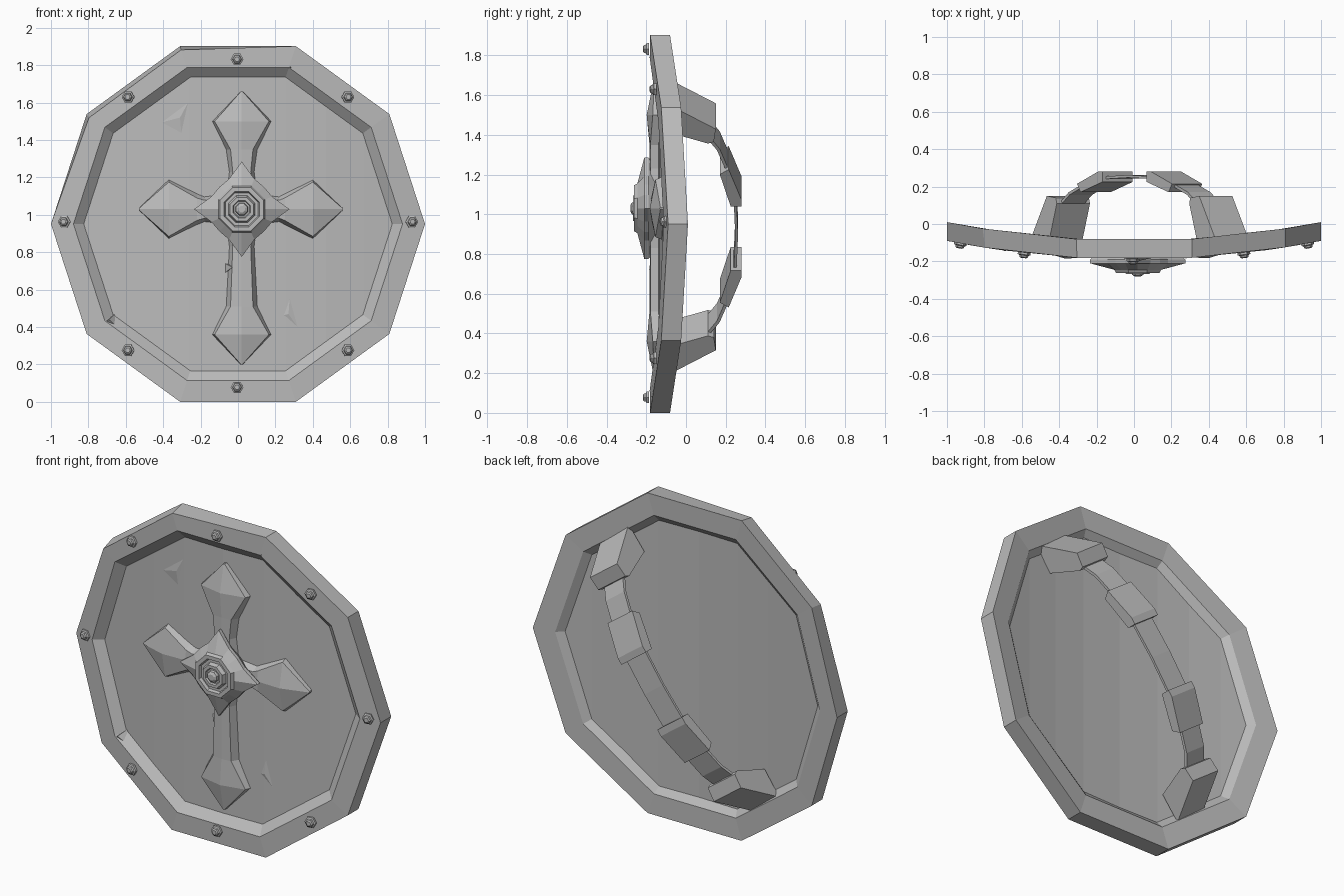
import bpy, bmesh, math
from mathutils import Vector, Matrix

if "Cube" in bpy.data.objects:
    bpy.data.objects.remove(bpy.data.objects["Cube"], do_unlink=True)

metal = bpy.data.materials.new("plain_grey")
metal.use_nodes = True
GREY = (0.5, 0.5, 0.5, 1)
metal.diffuse_color = GREY
metal.node_tree.nodes["Principled BSDF"].inputs["Base Color"].default_value = GREY
metal.node_tree.nodes["Principled BSDF"].inputs["Roughness"].default_value = 0.7

MID = 0.951          # height of the shield centre
CX, CZ = 0.02, 1.03  # centre of the cross
BACK, FRONT, PANEL = -0.09, -0.19, -0.14


def bend(x):
    """Backward sweep of the shield towards its sides."""
    return 0.1 * x * x


def finish(bm, name):
    bmesh.ops.recalc_face_normals(bm, faces=bm.faces)
    mesh = bpy.data.meshes.new(name)
    bm.to_mesh(mesh)
    bm.free()
    mesh.materials.append(metal)
    obj = bpy.data.objects.new(name, mesh)
    bpy.context.collection.objects.link(obj)
    return obj


def loft(rings, bm=None, closed=False):
    """Skin a row of equal rings; cap the ends unless it closes on itself."""
    bm = bm or bmesh.new()
    rows = [[bm.verts.new(p) for p in ring] for ring in rings]
    n = len(rows[0])
    pairs = list(zip(rows, rows[1:]))
    if closed:
        pairs.append((rows[-1], rows[0]))
    for a, b in pairs:
        for i in range(n):
            j = (i + 1) % n
            bm.faces.new((a[i], a[j], b[j], b[i]))
    if not closed:
        bm.faces.new(rows[0])
        bm.faces.new(rows[-1])
    return bm


# Shield body: ten-sided rim with a sunken panel on both sides
def decagon(r, y, worn=()):
    ring = []
    for i in range(10):
        a = math.radians(36 * i)
        k = r * (0.975 if i in worn else 1)
        ring.append((k * math.cos(a), y, MID + k * math.sin(a)))
    return ring


body = loft([
    decagon(0.83, -0.12), decagon(0.87, BACK), decagon(1.0, BACK),
    decagon(1.0, FRONT), decagon(0.88, FRONT), decagon(0.825, PANEL),
])
for x in (-0.67, -0.47, -0.26, 0, 0.26, 0.47, 0.67):
    caps = [f for f in body.faces
            if all(abs(v.co.y - PANEL) < 0.03 and
                   math.hypot(v.co.x, v.co.z - MID) < 0.85 for v in f.verts)]
    geom = caps + list({e for f in caps for e in f.edges}) + list({v for f in caps for v in f.verts})
    bmesh.ops.bisect_plane(body, geom=geom, plane_co=(x, 0, 0), plane_no=(1, 0, 0), dist=0.002)
for v in body.verts:
    # worn outer edge at the upper right of the wearer
    if v.co.y == min(v.co.y, FRONT + 0.001) and v.co.x < -0.2 and v.co.z > 1.4 \
            and math.hypot(v.co.x, v.co.z - MID) > 0.95:
        v.co.x *= 0.985
        v.co.z -= 0.02
    v.co.y += bend(v.co.x)
finish(body, "shield_body")


# Cross arms: flat stem opening into a faceted spear head
def cross_arm(name, angle, reach):
    ca, sa = math.cos(angle), math.sin(angle)

    def place(d, s, h):
        x, z = CX + d * ca - s * sa, CZ + d * sa + s * ca
        return (x, PANEL + bend(x) - h, z)

    # distance, half width, shoulder width, shoulder height, ridge height
    stations = [
        (0.06, 0.085, 0.06, 0.04, 0.042),
        (0.20, 0.068, 0.048, 0.04, 0.042),
        (reach - 0.31, 0.085, 0.06, 0.04, 0.044),
        (reach - 0.16, 0.158, 0.145, 0.03, 0.058),
        (reach, 0.006, 0.004, 0.02, 0.025),
    ]
    rings = [[place(d, -w, -0.005), place(d, -s, hs), place(d, 0, h),
              place(d, s, hs), place(d, w, -0.005)] for d, w, s, hs, h in stations]
    finish(loft(rings), name)


for name, turns, reach in (("cross_left_arm", 0, 0.54), ("cross_top_arm", 1, 0.63),
                           ("cross_right_arm", 2, 0.55), ("cross_bottom_arm", 3, 0.83)):
    cross_arm(name, turns * math.pi / 2, reach)


# Centre boss: four-pointed star carrying stepped octagonal rings
def boss_ring(r, y, star=False):
    ring = []
    for i in range(16):
        a = i * math.pi / 8
        if star:
            k = r * (1, 0.69, 0.66, 0.69)[i % 4]
        else:
            k = r * (1 if i % 2 else math.cos(math.pi / 8))
        ring.append((CX + k * math.cos(a), y, CZ + k * math.sin(a)))
    return ring


steps = [(0.135, -0.245), (0.125, -0.262), (0.102, -0.262), (0.095, -0.245),
         (0.078, -0.245), (0.068, -0.268), (0.05, -0.268), (0.045, -0.258),
         (0.036, -0.258), (0.032, -0.272), (0.018, -0.28)]
finish(loft([boss_ring(0.2, -0.14, True), boss_ring(0.255, -0.19, True),
             boss_ring(0.255, -0.21, True)] + [boss_ring(r, y) for r, y in steps]),
       "centre_boss")


# Rivets: hexagonal washer and cap, turned to follow the rim
def rivet(name, x, z):
    slope = math.atan(0.2 * x)
    turn = Matrix.Translation((x, FRONT + bend(x) + 0.004, z)) @ Matrix.Rotation(slope, 4, 'Z')
    rings = []
    for r, h in ((0.034, 0), (0.034, 0.012), (0.025, 0.016), (0.022, 0.026), (0.014, 0.031)):
        rings.append([turn @ Vector((r * math.cos(i * math.pi / 3), -h, r * math.sin(i * math.pi / 3)))
                      for i in range(6)])
    finish(loft(rings), name)


rivet("rivet_top", -0.005, 1.832)
rivet("rivet_bottom", -0.005, 0.078)
for side, s in (("left", 1), ("right", -1)):
    rivet("rivet_upper_" + side, s * 0.587, 1.63)
    rivet("rivet_lower_" + side, s * 0.587, 0.276)
    rivet("rivet_middle_" + side, s * 0.928, 0.963)


# Diagonal arm strap on the back
ALONG, ACROSS = Vector((0.59, 0, 0.807)), Vector((0.807, 0, -0.59))
STRAP_MID = Vector((0.03, 0, 0.937))


def strap_piece(name, profile, width):
    rings = [[STRAP_MID + ALONG * u + ACROSS * side + Vector((0, y, 0)) for u, y in profile]
             for side in (-width / 2, width / 2)]
    finish(loft(rings), name)


half = [(0.66, 0.09), (0.54, 0.17), (0.42, 0.212), (0.2, 0.255)]
arc = half + [(0, 0.262)] + [(-u, y) for u, y in reversed(half)]
strap_piece("strap_band", arc + [(u * 0.985, y - 0.014) for u, y in reversed(arc)], 0.15)

end_pad = [(0.84, -0.085), (0.69, 0.15), (0.61, 0.14), (0.60, 0.11), (0.67, -0.09)]
mid_pad = [(0.40, 0.17), (0.43, 0.215), (0.24, 0.28), (0.2, 0.28), (0.2, 0.225)]
for place, s in (("upper", 1), ("lower", -1)):
    strap_piece("strap_end_pad_" + place, [(s * u, y) for u, y in end_pad], 0.22)
    strap_piece("strap_middle_pad_" + place, [(s * u, y) for u, y in mid_pad], 0.2)


# Battle wear: low chips on the rim lip and panel
def chip(name, base, corners, tip, height):
    bm = bmesh.new()
    ring = [bm.verts.new((x, base + bend(x) + 0.004, z)) for x, z in corners]
    peak = bm.verts.new((tip[0], base + bend(tip[0]) - height, tip[1]))
    bm.faces.new(ring)
    for a, b in zip(ring, ring[1:] + ring[:1]):
        bm.faces.new((a, b, peak))
    finish(bm, name)


chip("rim_chip_top", PANEL, [(0.2, 1.74), (0.32, 1.74), (0.29, 1.85)], (0.28, 1.79), 0.054)
chip("rim_chip_bottom", PANEL, [(-0.80, 0.38), (-0.6, 0.36), (-0.66, 0.47)], (-0.69, 0.44), 0.054)
chip("panel_dent_low", PANEL, [(0.23, 0.46), (0.34, 0.37), (0.28, 0.6)], (0.27, 0.47), 0.006)
chip("panel_dent_high", PANEL, [(-0.46, 1.48), (-0.3, 1.4), (-0.24, 1.65)], (-0.31, 1.52), 0.006)
chip("stem_notch", PANEL, [(-0.07, 0.74), (-0.07, 0.69), (0.0, 0.73)], (-0.03, 0.72), 0.048)
